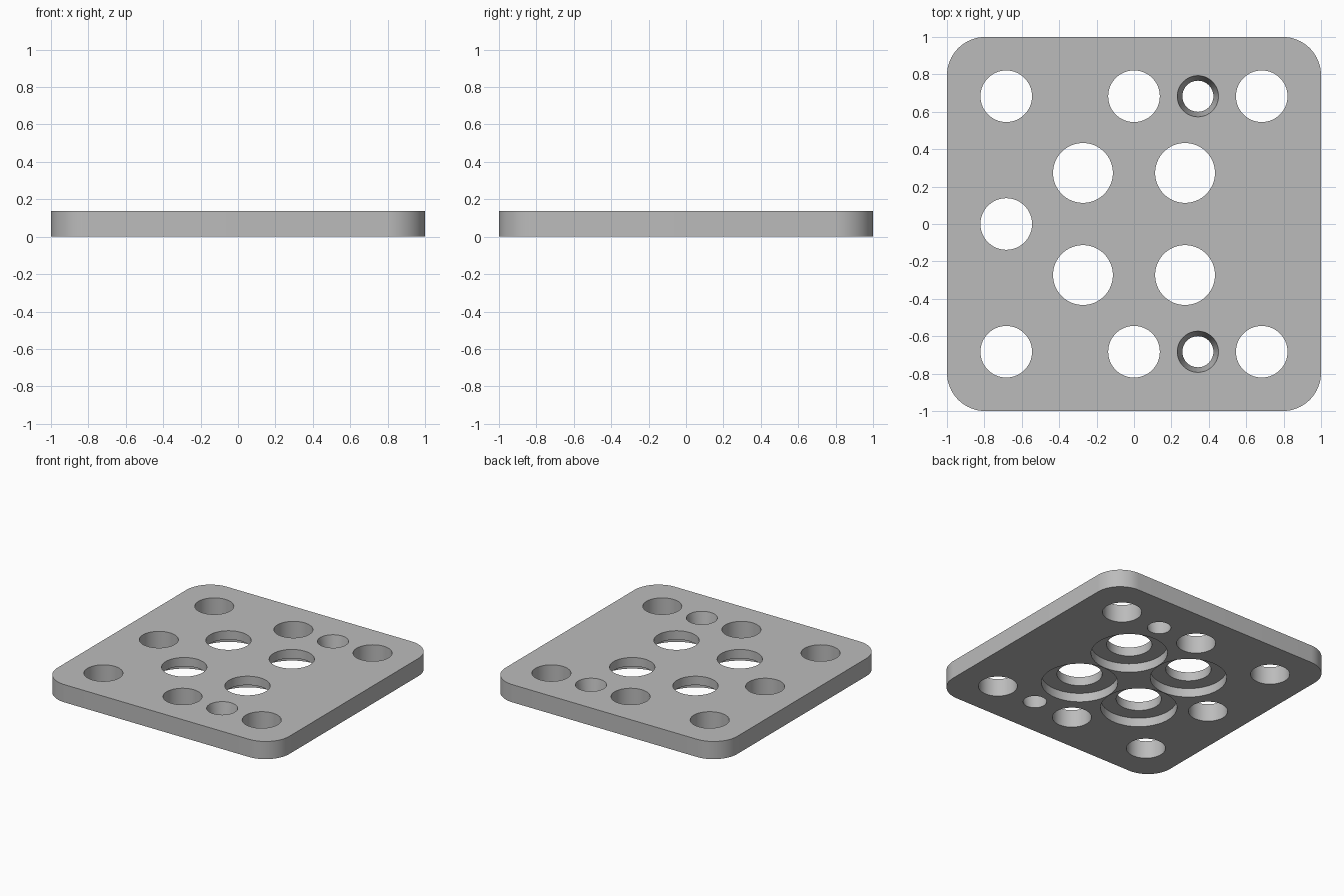
import bpy, bmesh, math

cube = bpy.data.objects.get("Cube")
if cube:
    bpy.data.objects.remove(cube, do_unlink=True)

THICK = 0.138
CORNER = 0.205
PITCH = 0.683      # outer hole grid
INNER = 0.273      # inner hole grid
SEGS = 64

grey = bpy.data.materials.new("plain grey")
grey.use_nodes = True
colour = (0.5, 0.5, 0.5, 1)
grey.diffuse_color = colour
grey.node_tree.nodes["Principled BSDF"].inputs["Base Color"].default_value = colour


def make_object(name, bm):
    bmesh.ops.recalc_face_normals(bm, faces=bm.faces)
    mesh = bpy.data.meshes.new(name)
    bm.to_mesh(mesh)
    bm.free()
    obj = bpy.data.objects.new(name, mesh)
    bpy.context.collection.objects.link(obj)
    mesh.materials.append(grey)
    return obj


def add_lathe(bm, x, y, profile):
    """Closed solid of revolution from (radius, height) pairs."""
    rings = []
    for r, z in profile:
        angles = [math.tau * i / SEGS for i in range(SEGS)]
        rings.append([bm.verts.new((x + r * math.cos(a), y + r * math.sin(a), z)) for a in angles])
    for low, high in zip(rings, rings[1:]):
        for i in range(SEGS):
            j = (i + 1) % SEGS
            bm.faces.new((low[i], low[j], high[j], high[i]))
    bm.faces.new(rings[0][::-1])
    bm.faces.new(rings[-1])


# Plate: rounded square outline, extruded upward
bm = bmesh.new()
outline = []
steps = 16
for k, (sx, sy) in enumerate([(1, 1), (-1, 1), (-1, -1), (1, -1)]):
    for i in range(steps + 1):
        a = math.pi / 2 * (k + i / steps)
        c = 1 - CORNER
        outline.append(bm.verts.new((sx * c + CORNER * math.cos(a), sy * c + CORNER * math.sin(a), 0)))
base = bm.faces.new(outline)
top = bmesh.ops.extrude_face_region(bm, geom=[base])["geom"]
bmesh.ops.translate(bm, vec=(0, 0, THICK), verts=[v for v in top if isinstance(v, bmesh.types.BMVert)])
plate = make_object("mounting_plate", bm)

# Hole cutters
LOW, HIGH = -0.05, THICK + 0.05
straight = [(0.138, LOW), (0.138, HIGH)]
counterbored = [(0.27, LOW), (0.27, THICK / 2), (0.16, THICK / 2), (0.16, HIGH)]
slope = (0.11 - 0.083) / THICK
tapered = [(0.083 + slope * LOW, LOW), (0.083 + slope * HIGH, HIGH)]

bm = bmesh.new()
for side in (-1, 1):
    for x in (-PITCH, 0, PITCH):
        add_lathe(bm, x, side * PITCH, straight)
    add_lathe(bm, PITCH / 2, side * PITCH, tapered)
    for x in (-INNER, INNER):
        add_lathe(bm, x, side * INNER, counterbored)
add_lathe(bm, -PITCH, 0, straight)
cutter = make_object("hole_cutter", bm)
cutter.hide_render = True

# Cut the holes, then drop the cutter
bpy.context.view_layer.objects.active = plate
plate.select_set(True)
cut = plate.modifiers.new("holes", "BOOLEAN")
cut.operation = "DIFFERENCE"
cut.solver = "EXACT"
cut.object = cutter
bpy.ops.object.modifier_apply(modifier=cut.name)
bpy.data.objects.remove(cutter, do_unlink=True)

bpy.ops.object.shade_smooth_by_angle(angle=math.radians(30))
